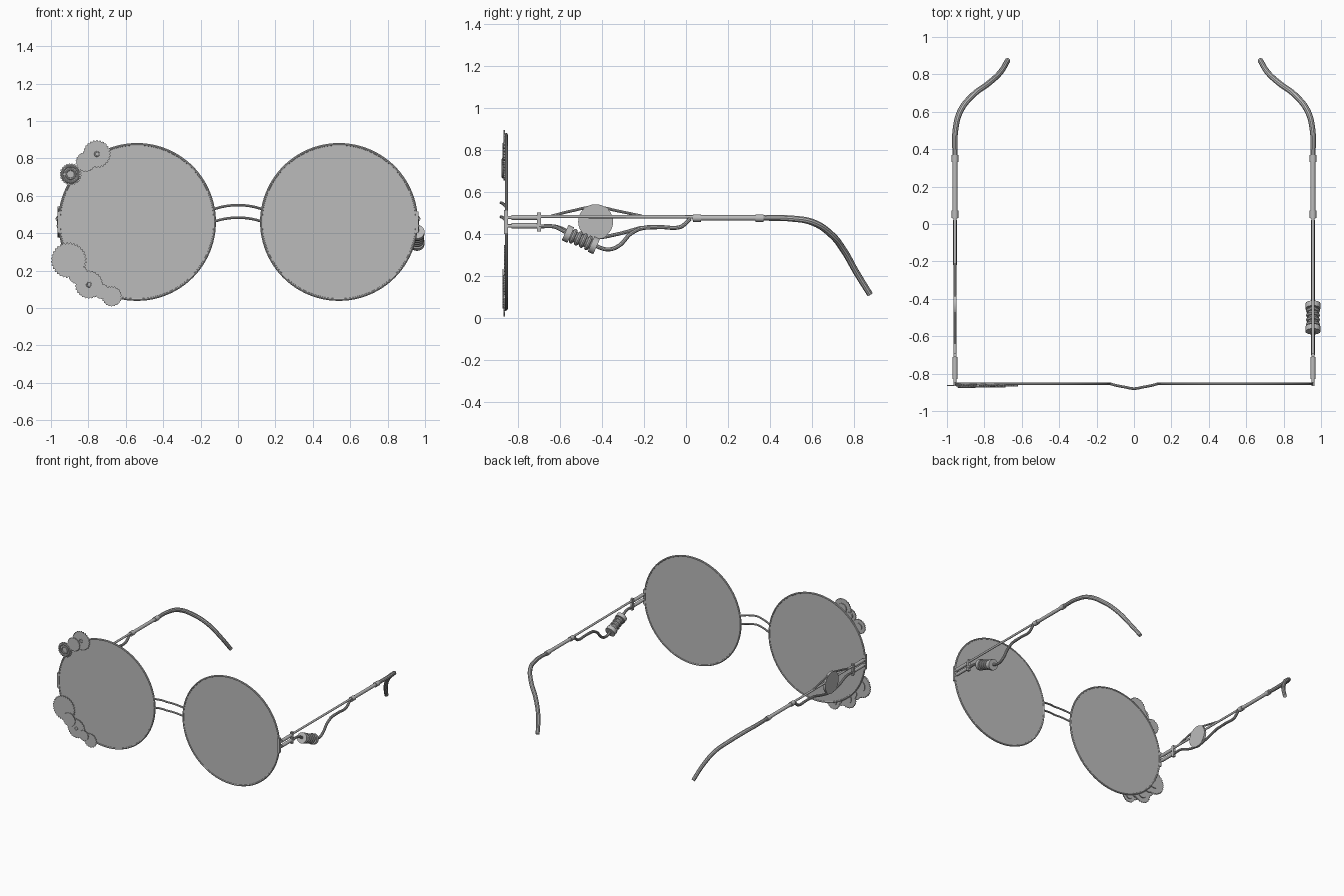
import bpy, bmesh
from math import sin, cos, pi
from mathutils import Vector

if "Cube" in bpy.data.objects:
    bpy.data.objects.remove(bpy.data.objects["Cube"])

GREY = (0.5, 0.5, 0.5, 1)
metal = bpy.data.materials.new("plain grey")
metal.use_nodes = True
metal.diffuse_color = GREY
metal.node_tree.nodes["Principled BSDF"].inputs["Base Color"].default_value = GREY

FRONT = -0.855
SIDE = 0.957


def finish(ob, name):
    ob.name = name
    ob.data.materials.clear()
    ob.data.materials.append(metal)
    bpy.ops.object.select_all(action='DESELECT')
    ob.select_set(True)
    bpy.context.view_layer.objects.active = ob
    if ob.type == 'CURVE':
        bpy.ops.object.convert(target='MESH')
    bpy.ops.object.shade_smooth_by_angle(angle=0.6)
    return bpy.context.object


def wire(name, points, radius, taper=None):
    """Round wire through the points."""
    cu = bpy.data.curves.new(name, 'CURVE')
    cu.dimensions = '3D'
    cu.bevel_depth = radius
    cu.bevel_resolution = 3
    cu.resolution_u = 8
    cu.use_fill_caps = True
    sp = cu.splines.new('BEZIER')
    sp.bezier_points.add(len(points) - 1)
    for i, (bp, p) in enumerate(zip(sp.bezier_points, points)):
        bp.co = p
        bp.handle_left_type = bp.handle_right_type = 'AUTO'
        bp.radius = taper[i] if taper else 1
    ob = bpy.data.objects.new(name, cu)
    bpy.context.collection.objects.link(ob)
    return finish(ob, name)


def rod(name, a, b, radius, sides=32):
    """Straight cylinder between two points."""
    a, b = Vector(a), Vector(b)
    d = b - a
    bpy.ops.mesh.primitive_cylinder_add(
        vertices=sides, radius=radius, depth=d.length, location=(a + b) / 2,
        rotation=d.to_track_quat('Z', 'Y').to_euler())
    return finish(bpy.context.object, name)


def ring(name, centre, axis, major, minor, steps=32):
    bpy.ops.mesh.primitive_torus_add(
        major_radius=major, minor_radius=minor, major_segments=steps, minor_segments=8,
        location=centre, rotation=Vector(axis).to_track_quat('Z', 'Y').to_euler())
    return finish(bpy.context.object, name)


def box(name, centre, size):
    bpy.ops.mesh.primitive_cube_add(size=1, location=centre)
    ob = bpy.context.object
    ob.scale = size
    bpy.ops.object.transform_apply(location=False, rotation=False, scale=True)
    return finish(ob, name)


def gear(name, x, z, radius, teeth, front, thick=0.006):
    """Flat toothed wheel facing the front."""
    bm = bmesh.new()
    verts = []
    for i in range(teeth):
        for step, r in ((0, 0.92), (0.3, 1), (0.6, 1), (0.9, 0.92)):
            a = 2 * pi * (i + step) / teeth
            verts.append(bm.verts.new((x + radius * r * cos(a), front, z + radius * r * sin(a))))
    face = bm.faces.new(verts)
    out = bmesh.ops.extrude_face_region(bm, geom=[face])
    moved = [g for g in out["geom"] if isinstance(g, bmesh.types.BMVert)]
    bmesh.ops.translate(bm, verts=moved, vec=(0, thick, 0))
    bmesh.ops.recalc_face_normals(bm, faces=bm.faces)
    me = bpy.data.meshes.new(name)
    bm.to_mesh(me)
    bm.free()
    ob = bpy.data.objects.new(name, me)
    bpy.context.collection.objects.link(ob)
    return finish(ob, name)


# Lenses, rims and temples, one per side
for side, s in (("left", 1), ("right", -1)):
    x = s * SIDE
    c = (s * 0.54, FRONT, 0.46)
    ring(side + "_rim", c, (0, 1, 0), 0.415, 0.007, 96)
    rod(side + "_lens", (c[0], FRONT - 0.003, c[2]), (c[0], FRONT + 0.003, c[2]), 0.414, 96)

    # Hinge: end plate, two barrels and rear plate
    box(side + "_end_plate", (x, -0.856, 0.458), (0.016, 0.02, 0.115))
    for part, z in (("upper", 0.48), ("lower", 0.44)):
        rod(f"{side}_{part}_hinge_barrel", (x, -0.83, z), (x, -0.71, z), 0.013, 16)
        rod(f"{side}_{part}_hinge_pin", (x, -0.86, z), (x, -0.82, z), 0.008, 12)
    box(side + "_hinge_plate", (x, -0.70, 0.458), (0.018, 0.02, 0.09))

    # Temple bar with two collars
    rod(side + "_upper_bar", (x, -0.70, 0.485), (x, 0.04, 0.483), 0.008, 12)
    rod(side + "_rear_bar", (x, 0.03, 0.478), (x, 0.38, 0.478), 0.013, 16)
    for i, y in enumerate((0.052, 0.35)):
        rod(f"{side}_collar_{i + 1}", (x, y - 0.019, 0.477), (x, y + 0.019, 0.477), 0.018, 16)

    # Curved ear tip
    wire(side + "_ear_tip",
         [(s * 0.957, 0.36, 0.478), (s * 0.955, 0.50, 0.475), (s * 0.93, 0.60, 0.458),
          (s * 0.86, 0.69, 0.40), (s * 0.78, 0.75, 0.325), (s * 0.715, 0.81, 0.22),
          (s * 0.675, 0.875, 0.115)],
         0.016, [0.85, 0.95, 1, 1, 1, 0.95, 0.9])

    # Rear part of the lower wire joining the bar
    wire(side + "_lower_wire_end",
         [(x, -0.22, 0.43), (x, -0.12, 0.434), (x, -0.03, 0.434), (x, -0.01, 0.445),
          (x, 0.02, 0.475)], 0.01)

# Double bridge bowed forward
for name, z in (("upper_bridge", 0.53), ("lower_bridge", 0.463)):
    wire(name, [(t * 0.125, FRONT - 0.025 * (1 - abs(t)) ** 0.8, z + 0.02 * (1 - t * t))
                for t in (-1, -0.75, -0.4, 0, 0.4, 0.75, 1)], 0.007)

# Coil barrel on the left temple with its wires
a, b = Vector((SIDE, -0.575, 0.408)), Vector((SIDE, -0.425, 0.342))
axis = b - a
rod("coil_core", a, b, 0.026)
for i, (t0, t1) in enumerate(((0, 0.18), (0.82, 1))):
    rod(f"coil_cap_{i + 1}", a + axis * t0, a + axis * t1, 0.04)
for i in range(4):
    ring(f"coil_turn_{i + 1}", a + axis * (0.26 + 0.16 * i), axis, 0.027, 0.010)
wire("coil_front_wire", [(SIDE, -0.70, 0.437), (SIDE, -0.63, 0.437), (SIDE, -0.59, 0.42),
                         a + axis * 0.1], 0.01)
wire("coil_rear_wire", [b - axis * 0.1, (SIDE, -0.37, 0.328), (SIDE, -0.32, 0.345),
                        (SIDE, -0.26, 0.405), (SIDE, -0.20, 0.431), (SIDE, -0.12, 0.434)], 0.01)

# Round medallion on the right temple held between two bowed wires
rod("medallion", (-SIDE - 0.009, -0.43, 0.46), (-SIDE + 0.009, -0.43, 0.46), 0.083, 48)
wire("medallion_upper_wire", [(-SIDE, -0.64, 0.487), (-SIDE, -0.55, 0.51), (-SIDE, -0.43, 0.53),
                              (-SIDE, -0.32, 0.51), (-SIDE, -0.21, 0.487)], 0.007)
wire("medallion_lower_wire", [(-SIDE, -0.70, 0.437), (-SIDE, -0.62, 0.437), (-SIDE, -0.54, 0.405),
                              (-SIDE, -0.43, 0.385), (-SIDE, -0.33, 0.40), (-SIDE, -0.22, 0.43)], 0.009)

# Gear clusters on the right lens: x, z, radius, teeth, front plane
for i, g in enumerate([
        (-0.755, 0.823, 0.074, 26, -0.868), (-0.815, 0.78, 0.053, 20, -0.874),
        (-0.895, 0.715, 0.058, 24, -0.868), (-0.905, 0.255, 0.095, 32, -0.867),
        (-0.855, 0.18, 0.054, 20, -0.874), (-0.797, 0.125, 0.075, 26, -0.868),
        (-0.728, 0.088, 0.041, 18, -0.874), (-0.675, 0.062, 0.054, 22, -0.868)]):
    gear(f"gear_{i + 1}", *g)
    x, z, y = g[0], g[1], g[4]
    rod(f"gear_mount_{i + 1}", (x, y + 0.002, z), (x, FRONT, z), g[2] * 0.5, 24)

# Rings and hubs on the gears
for i, r in enumerate((0.043, 0.025)):
    ring(f"gear_ring_{i + 1}", (-0.895, -0.871, 0.715), (0, 1, 0), r, 0.006)
for i, (x, z) in enumerate(((-0.755, 0.823), (-0.797, 0.125))):
    ring(f"gear_hub_{i + 1}", (x, -0.869, z), (0, 1, 0), 0.012, 0.003)
